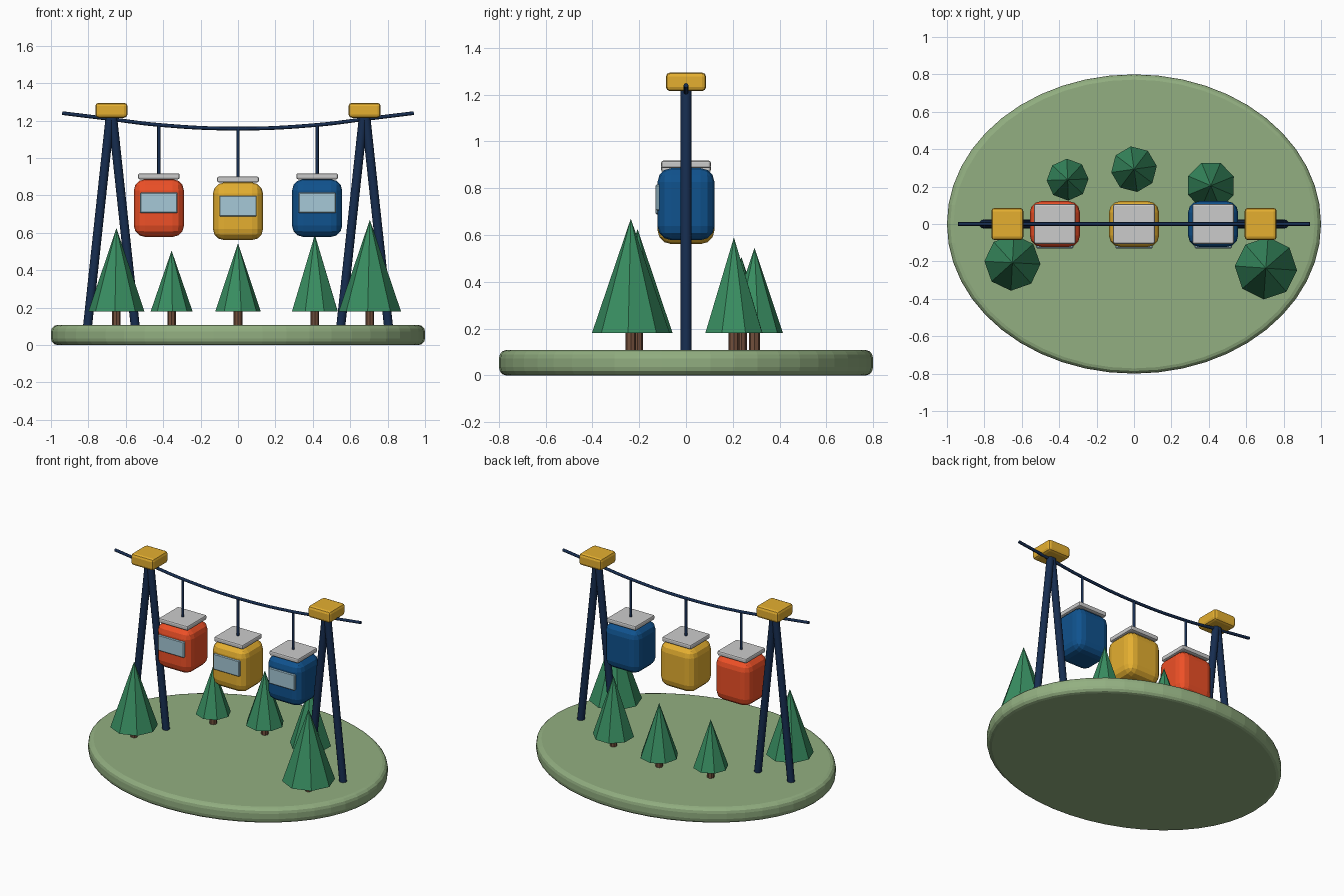
import bpy
import math
from mathutils import Vector

if "Cube" in bpy.data.objects:
    bpy.data.objects.remove(bpy.data.objects["Cube"])


def material(name, rgb):
    m = bpy.data.materials.new(name)
    m.diffuse_color = (*rgb, 1)
    m.use_nodes = True
    m.node_tree.nodes["Principled BSDF"].inputs["Base Color"].default_value = m.diffuse_color
    return m


GRASS = material("grass", (0.29, 0.43, 0.22))
LEAF = material("leaf", (0.04, 0.27, 0.12))
BARK = material("bark", (0.17, 0.08, 0.045))
NAVY = material("navy", (0.008, 0.026, 0.08))
YELLOW = material("yellow", (0.78, 0.43, 0.03))
RED = material("red", (0.85, 0.08, 0.02))
BLUE = material("blue", (0.005, 0.085, 0.27))
GLASS = material("glass", (0.38, 0.58, 0.68))


def finish(name, mat=None, bevel=0, segments=2, smooth=False):
    ob = bpy.context.object
    ob.name = name
    if mat:
        ob.data.materials.append(mat)
    if bevel:
        mod = ob.modifiers.new("bevel", "BEVEL")
        mod.width, mod.segments = bevel, segments
    if smooth:
        bpy.ops.object.shade_smooth_by_angle(angle=math.radians(35))
    return ob


def box(name, loc, size, mat=None, bevel=0, segments=2):
    bpy.ops.mesh.primitive_cube_add(size=1, location=loc)
    bpy.context.object.scale = size
    bpy.ops.object.transform_apply(location=False, rotation=False, scale=True)
    return finish(name, mat, bevel, segments)


def rod(name, a, b, radius, mat, sides=12):
    a, b = Vector(a), Vector(b)
    d = b - a
    bpy.ops.mesh.primitive_cylinder_add(vertices=sides, radius=radius, depth=d.length,
                                        location=(a + b) / 2)
    bpy.context.object.rotation_euler = d.to_track_quat("Z", "Y").to_euler()
    return finish(name, mat, smooth=True)


# Oval ground slab with rounded rim
bpy.ops.mesh.primitive_cylinder_add(vertices=48, radius=1, depth=0.107, location=(0, 0, 0.0535))
base = finish("ground_slab", GRASS, 0.035, 3)
base.scale.y = 0.8
base.modifiers["bevel"].limit_method = "ANGLE"

# A-frame towers with caps
for side, s in (("left", -1), ("right", 1)):
    for part, t in (("outer", 1), ("inner", -1)):
        rod(f"{side}_{part}_tower_leg", (s * 0.677 + s * t * 0.128, 0, 0.095),
            (s * 0.677 + s * t * 0.006, 0, 1.225), 0.024, NAVY)
    box(f"{side}_tower_cap", (s * 0.677, 0, 1.255), (0.172, 0.172, 0.08), YELLOW, 0.018, 2)

# Sagging cable
curve = bpy.data.curves.new("cable", "CURVE")
curve.dimensions = "3D"
curve.bevel_depth = 0.01
curve.bevel_resolution = 2
curve.use_fill_caps = True
spline = curve.splines.new("BEZIER")
path = [(-0.94, 1.24), (-0.68, 1.208), (-0.425, 1.177), (0, 1.157),
        (0.425, 1.177), (0.68, 1.208), (0.94, 1.24)]
spline.bezier_points.add(len(path) - 1)
for p, (x, z) in zip(spline.bezier_points, path):
    p.co = (x, 0, z)
    p.handle_left_type = p.handle_right_type = "AUTO"
curve.materials.append(NAVY)
bpy.context.collection.objects.link(bpy.data.objects.new("cable", curve))

# Hanging cabins: body, roof, window and hanger
for name, x, z, mat in (("left", -0.423, 0.732, RED), ("middle", 0, 0.715, YELLOW),
                        ("right", 0.423, 0.732, BLUE)):
    box(f"{name}_cabin", (x, 0, z), (0.268, 0.244, 0.308), mat, 0.06, 3)
    box(f"{name}_cabin_roof", (x, 0, z + 0.17), (0.222, 0.212, 0.032), None, 0.009, 2)
    box(f"{name}_cabin_window", (x, -0.12, z + 0.028), (0.2, 0.02, 0.11), GLASS, 0.005, 1)
    rod(f"{name}_cabin_hanger", (x, 0, z + 0.17), (x, 0, z + 0.445), 0.009, NAVY)

# Low-poly pines: x, y, crown radius, tip height, turn in degrees
for i, (x, y, r, tip, turn) in enumerate(((-0.65, -0.207, 0.15, 0.625, -3),
                                          (-0.355, 0.237, 0.112, 0.505, 2),
                                          (0, 0.293, 0.123, 0.545, 8),
                                          (0.411, 0.205, 0.132, 0.59, 22),
                                          (0.705, -0.236, 0.167, 0.67, -4))):
    bpy.ops.mesh.primitive_cylinder_add(vertices=8, radius=0.023, depth=0.11,
                                        location=(x, y, 0.145))
    finish(f"pine_trunk_{i + 1}", BARK)
    bpy.ops.mesh.primitive_cone_add(vertices=8, radius1=r, radius2=0, depth=tip - 0.18,
                                    location=(x, y, (tip + 0.18) / 2),
                                    rotation=(0, 0, math.radians(turn)))
    finish(f"pine_crown_{i + 1}", LEAF)
